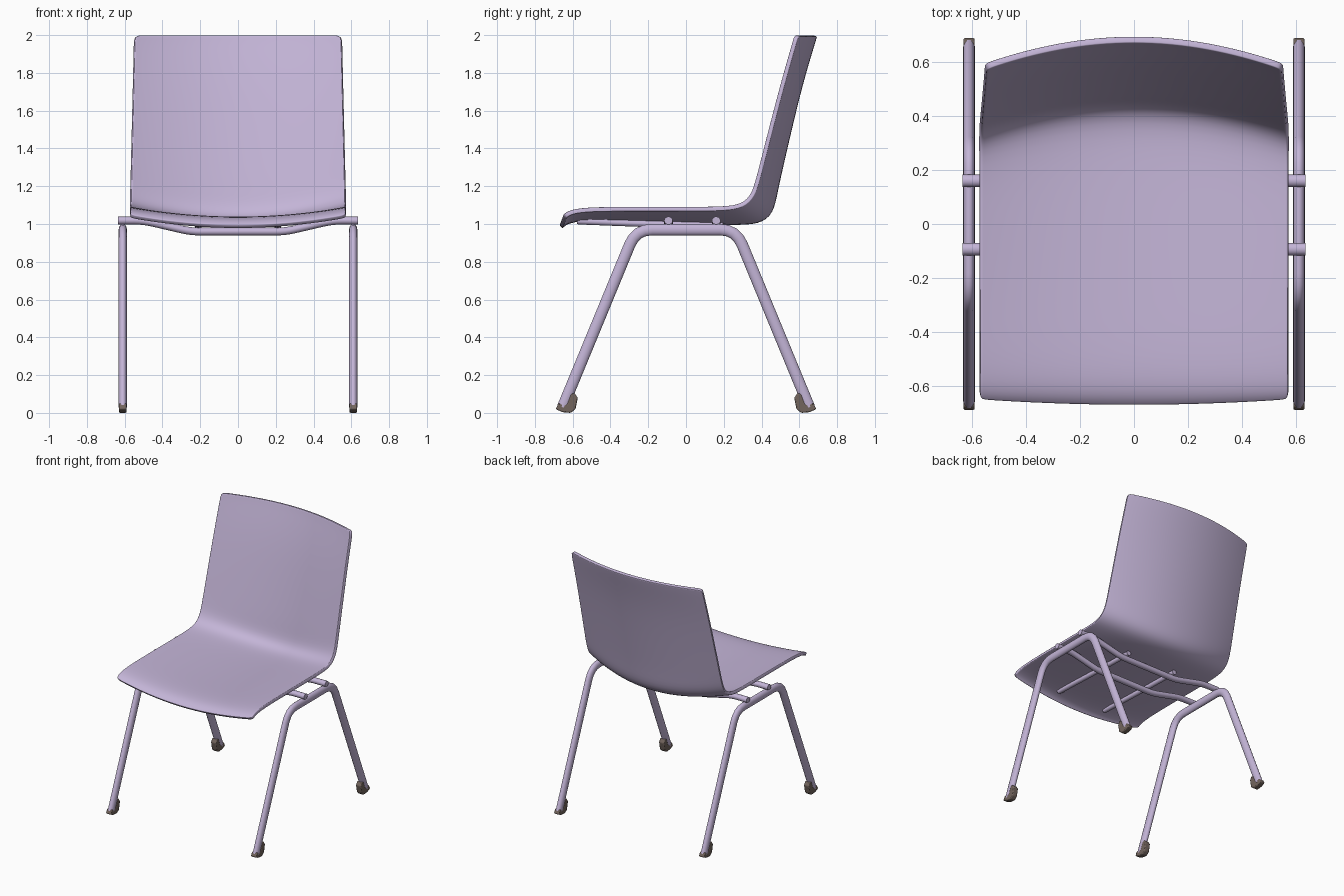
import bpy, bmesh, math
from mathutils import Vector

if "Cube" in bpy.data.objects:
    bpy.data.objects.remove(bpy.data.objects["Cube"])


def material(name, rgb):
    m = bpy.data.materials.new(name)
    m.diffuse_color = (*rgb, 1)
    m.use_nodes = True
    m.node_tree.nodes["Principled BSDF"].inputs["Base Color"].default_value = m.diffuse_color
    return m


LILAC = material("lilac", (0.55, 0.46, 0.68))
BROWN = material("brown_rubber", (0.17, 0.13, 0.11))


def add_object(name, verts, faces, mat):
    me = bpy.data.meshes.new(name)
    me.from_pydata(verts, [], faces)
    bm = bmesh.new()
    bm.from_mesh(me)
    bmesh.ops.recalc_face_normals(bm, faces=bm.faces)
    bm.to_mesh(me)
    bm.free()
    me.materials.append(mat)
    ob = bpy.data.objects.new(name, me)
    bpy.context.collection.objects.link(ob)
    return ob


def smooth(ob, deg=40):
    bpy.ops.object.select_all(action='DESELECT')
    ob.select_set(True)
    bpy.context.view_layer.objects.active = ob
    bpy.ops.object.shade_smooth_by_angle(angle=math.radians(deg))


def fillet(pts, d, n=4):
    pts = [Vector(p) for p in pts]
    out = [pts[0]]
    for a, p, b in zip(pts, pts[1:], pts[2:]):
        s, e = p + (a - p).normalized() * d, p + (b - p).normalized() * d
        for i in range(n + 1):
            t = i / n
            out.append(s * (1 - t) ** 2 + p * 2 * t * (1 - t) + e * t * t)
    return out + [pts[-1]]


def tube(name, path, side, r_side, r_plane, n=14):
    """Sweep an oval along a planar path; side is the plane normal."""
    side, verts, faces = Vector(side), [], []
    for i, p in enumerate(path):
        d1 = (p - path[max(i - 1, 0)]).normalized()
        d2 = (path[min(i + 1, len(path) - 1)] - p).normalized()
        nrm = (d1 + d2).normalized().cross(side)
        for k in range(n):
            a = 2 * math.pi * k / n
            verts.append(p + side * r_side * math.cos(a) + nrm * r_plane * math.sin(a))
    for i in range(len(path) - 1):
        for k in range(n):
            j = (k + 1) % n
            faces.append((i * n + k, i * n + j, (i + 1) * n + j, (i + 1) * n + k))
    faces += [tuple(range(n)), tuple(range(len(verts) - n, len(verts)))]
    ob = add_object(name, verts, faces, LILAC)
    smooth(ob)
    return ob


# Seat shell: side profiles (y, z) on the centre line and at the raised edges
centre = [(-.662, .985), (-.635, 1.012), (-.55, 1.03), (-.3, 1.022), (0, 1.012),
          (.25, 1.004), (.39, 1.008), (.455, 1.06), (.475, 1.17), (.515, 1.35),
          (.592, 1.68), (.643, 1.86), (.671, 1.95), (.684, 1.996)]
edge = [(-.642, 1.04), (-.62, 1.06), (-.54, 1.078), (-.3, 1.08), (0, 1.08),
        (.2, 1.08), (.3, 1.095), (.355, 1.15), (.382, 1.24), (.425, 1.41),
        (.5, 1.70), (.545, 1.86), (.571, 1.95), (.583, 1.996)]
cols = [-1, -.93, -.75, -.5, -.25, 0, .25, .5, .75, .93, 1]
verts, faces = [], []
for c, e in zip(centre, edge):
    half = .57 - .022 * max(0, e[1] - 1.08) / .92
    for u in cols:
        s = u * u
        verts.append((u * half, c[0] + (e[0] - c[0]) * s, c[1] + (e[1] - c[1]) * s))
w = len(cols)
for r in range(len(centre) - 1):
    for k in range(w - 1):
        i = r * w + k
        faces.append((i, i + 1, i + w + 1, i + w))
shell = add_object("seat_shell", verts, faces, LILAC)
sub = shell.modifiers.new("smooth", 'SUBSURF')
sub.levels = sub.render_levels = 2
sol = shell.modifiers.new("thickness", 'SOLIDIFY')
sol.thickness, sol.offset = .024, 0
bev = shell.modifiers.new("rim", 'BEVEL')
bev.width, bev.segments = .007, 2
bev.limit_method, bev.angle_limit = 'ANGLE', math.radians(60)
smooth(shell, 50)

# Foot outline (distance from centre, z)
foot = [(.675, .05), (.69, .02), (.655, .004), (.61, 0), (.585, .02),
        (.573, .08), (.59, .105), (.61, .1), (.63, .045)]

for sx, side in ((-1, "left"), (1, "right")):
    x = sx * .61
    # Bent leg frame: front leg, top rail and back leg in one tube
    path = fillet([(x, -.653, .03), (x, -.265, .97), (x, .265, .97), (x, .653, .03)], .085)
    tube(side + "_leg_frame", path, (1, 0, 0), .022, .031)

    # Rubber feet
    for sy, end in ((-1, "front"), (1, "back")):
        n = len(foot)
        v = [(x + dx, sy * y, z) for dx in (-.021, .021) for y, z in foot]
        f = [tuple(range(n)), tuple(range(n, 2 * n))]
        f += [(k, (k + 1) % n, n + (k + 1) % n, n + k) for k in range(n)]
        ob = add_object(f"{end}_{side}_foot", v, f, BROWN)
        b = ob.modifiers.new("soft", 'BEVEL')
        b.width, b.segments = .006, 2
        smooth(ob)

    # Lengthwise seat support rod
    rod = [Vector((sx * .21, y, z)) for y, z in
           ((-.575, 1.017), (-.565, 1.015), (-.1, .997), (.195, .99))]
    tube(side + "_support_rod", rod, (1, 0, 0), .018, .018)

# Cross bars dipping under the seat
for y, end in ((-.093, "front"), (.16, "back")):
    path = fillet([(-.635, y, 1.018), (-.5, y, 1.018), (-.25, y, .96),
                   (.25, y, .96), (.5, y, 1.018), (.635, y, 1.018)], .05)
    tube(end + "_cross_bar", path, (0, 1, 0), .023, .021)
